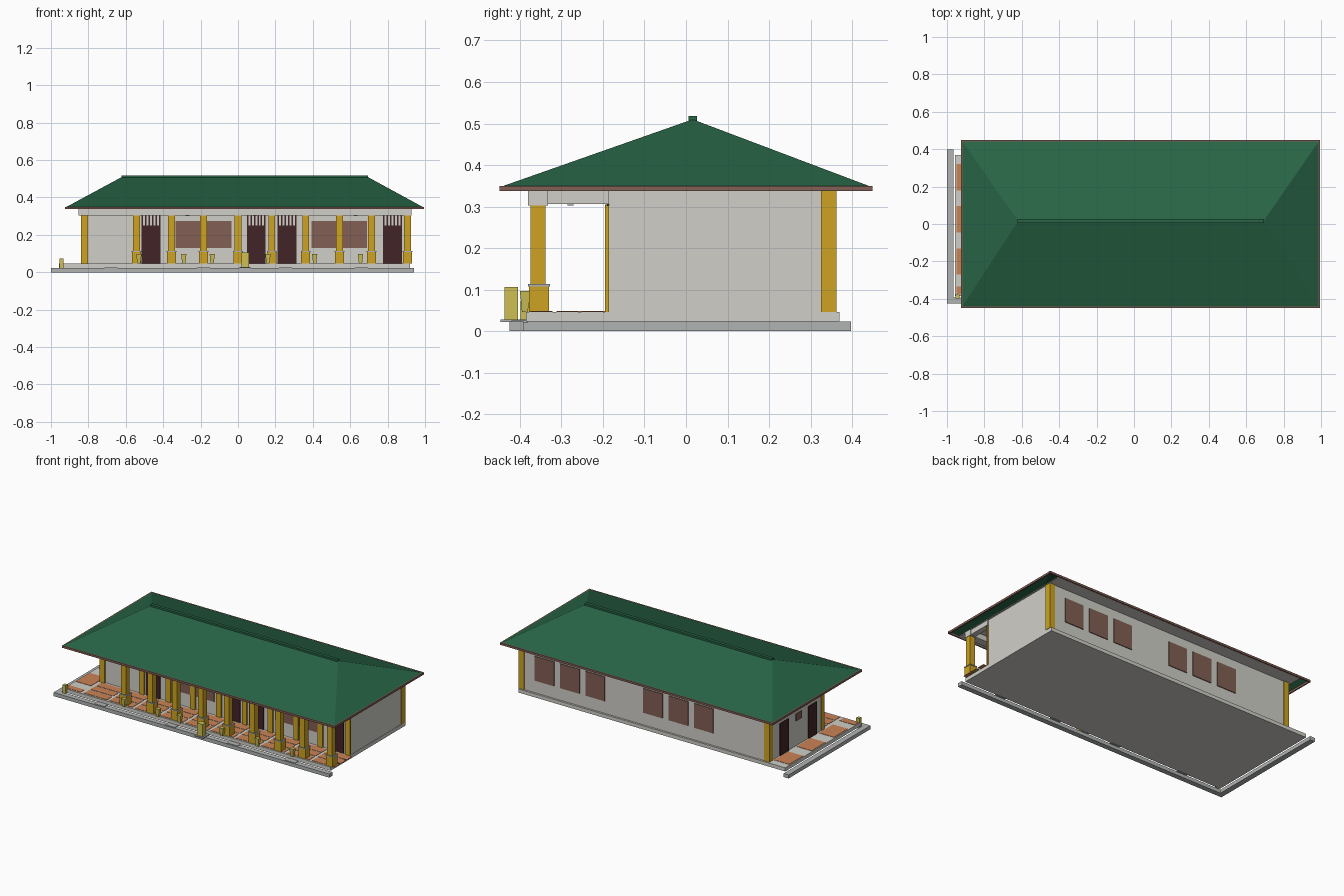
import bpy
import bmesh

cube = bpy.data.objects.get("Cube")
if cube:
    bpy.data.objects.remove(cube, do_unlink=True)


def material(name, *rgb):
    lin = [(c / 255 / 12.92) if c < 11 else ((c / 255 + 0.055) / 1.055) ** 2.4 for c in rgb]
    m = bpy.data.materials.new(name)
    m.use_nodes = True
    m.diffuse_color = (*lin, 1)
    m.node_tree.nodes["Principled BSDF"].inputs["Base Color"].default_value = (*lin, 1)
    return m


WALL = material("pale wall", 208, 207, 200)
CURB = material("concrete grey", 176, 180, 178)
YELLOW = material("ochre yellow", 206, 164, 34)
GREEN = material("roof green", 40, 100, 70)
BROWN = material("window brown", 130, 95, 84)
DOOR = material("dark maroon", 66, 35, 38)
TILE = material("terracotta tile", 202, 130, 84)
OLIVE = material("olive yellow", 206, 192, 84)


def mesh_object(name, bm, mat):
    me = bpy.data.meshes.new(name)
    bm.to_mesh(me)
    bm.free()
    me.materials.append(mat)
    ob = bpy.data.objects.new(name, me)
    bpy.context.collection.objects.link(ob)
    return ob


def box(name, mat, x, y, z, taper=1.0):
    """Box from (min, max) ranges; taper scales the bottom face."""
    bm = bmesh.new()
    bmesh.ops.create_cube(bm, size=1)
    for v in bm.verts:
        s = taper if v.co.z < 0 else 1
        v.co.x = sum(x) / 2 + v.co.x * s * (x[1] - x[0])
        v.co.y = sum(y) / 2 + v.co.y * s * (y[1] - y[0])
        v.co.z = sum(z) / 2 + v.co.z * (z[1] - z[0])
    return mesh_object(name, bm, mat)


def around(c, width):
    return (c - width / 2, c + width / 2)


# Main levels
FLOOR, CEIL, EAVE, RIDGE = 0.046, 0.337, 0.35, 0.51
LEFT, RIGHT, FRONT, BACK = -0.835, 0.918, -0.185, 0.358

# Curbs, floor slab and gutter crossings
box("front_curb", CURB, (-1, 0.94), (-0.425, -0.392), (0, 0.023))
box("left_curb", CURB, (-1, -0.965), (-0.392, 0.397), (0, 0.023))
box("floor_slab", WALL, (-0.957, 0.92), (-0.385, 0.37), (0.023, FLOOR))
for x in (-0.68, -0.185, 0.255, 0.66):
    box("gutter_crossing", CURB, around(x, 0.07), (-0.42, -0.38), (0.021, 0.026))

# Terracotta floor tiles
for i in range(10):
    x = -0.74 + i * 0.178
    for y in (-0.348, -0.286, -0.226):
        box("veranda_tile", TILE, around(x, 0.16), around(y, 0.052), (FLOOR, FLOOR + 0.002))
for y in (0.25, 0.025, -0.2):
    box("side_tile", TILE, (-0.95, -0.845), around(y, 0.14), (FLOOR, FLOOR + 0.002))
box("corner_tile", TILE, (-0.95, -0.845), (-0.375, -0.335), (FLOOR, FLOOR + 0.002))

# Walls, corner pillars
box("building_walls", WALL, (LEFT, RIGHT), (FRONT, BACK), (FLOOR, 0.34))
for x in (-0.82, 0.904):
    box("back_corner_pillar", YELLOW, around(x, 0.038), (0.325, 0.362), (FLOOR, CEIL))
box("front_corner_pillar", YELLOW, around(-0.82, 0.038), (-0.195, -0.165), (FLOOR, 0.305))

# Veranda columns with plinths, wall pilasters and cross beams
for x in (-0.543, -0.355, -0.184, 0, 0.181, 0.362, 0.543, 0.714, 0.906):
    box("column", YELLOW, around(x, 0.036), (-0.375, -0.339), (FLOOR, 0.305))
    box("column_plinth", YELLOW, around(x, 0.048), (-0.378, -0.33), (FLOOR, 0.107))
    box("plinth_cap", CURB, around(x, 0.052), (-0.38, -0.328), (0.107, 0.113))
    box("wall_pilaster", YELLOW, around(x, 0.034), (-0.195, FRONT), (FLOOR, 0.302))
    box("cross_beam", WALL, around(x, 0.034), (-0.332, FRONT), (0.306, CEIL))
box("front_beam", WALL, (-0.853, 0.927), (-0.38, -0.332), (0.303, 0.34))

# Front doors with barred transoms
for x in (-0.465, 0.098, 0.262, 0.826):
    box("door", DOOR, around(x, 0.1), (FRONT - 0.005, FRONT), (FLOOR, 0.25))
    for i in range(6):
        box("transom_bar", DOOR, around(x - 0.046 + i * 0.0184, 0.008),
            (FRONT - 0.005, FRONT), (0.25, 0.308))

# Front and back windows
for x in (-0.184, 0.542):
    box("front_window", BROWN, around(x, 0.298), (FRONT - 0.004, FRONT), (0.13, 0.275))
for start in (0.385, -0.378):
    for i in range(3):
        box("back_window", BROWN, around(start + i * 0.179, 0.135),
            (BACK, BACK + 0.005), (0.125, 0.28))

# Left side doors and small window
for y in (0.21, -0.075):
    box("side_door", DOOR, (LEFT - 0.005, LEFT), around(y, 0.085), (FLOOR, 0.25))
box("side_window", BROWN, (LEFT - 0.005, LEFT), around(0.063, 0.055), (0.205, 0.25))

# Ceiling and lamps
box("ceiling", WALL, (-0.853, 0.927), (-0.44, 0.44), (CEIL, 0.341))
for x in (-0.27, 0.09, 0.63):
    box("ceiling_lamp", CURB, around(x, 0.02), around(-0.278, 0.014), (0.302, CEIL))

# Hipped roof, open underneath
X0, X1, Y0, Y1 = -0.92, 0.99, -0.445, 0.445
bm = bmesh.new()
a, b, c, d = [bm.verts.new((x, y, EAVE - 0.002)) for x, y in ((X0, Y0), (X1, Y0), (X1, Y1), (X0, Y1))]
e, f = [bm.verts.new((x, 0.016, RIDGE)) for x in (-0.62, 0.693)]
for face in ((a, b, f, e), (b, c, f), (c, d, e, f), (d, a, e)):
    bm.faces.new(face)
mesh_object("hipped_roof", bm, GREEN)
box("ridge_cap", GREEN, (-0.622, 0.695), around(0.016, 0.02), (0.505, 0.518))

# Fascia boards around the eaves
for y in (Y0, Y1):
    box("long_fascia", BROWN, (X0 - 0.005, X1 + 0.005), around(y, 0.008), (CEIL, EAVE))
for x in (X0, X1):
    box("short_fascia", BROWN, around(x, 0.008), (Y0, Y1), (CEIL, EAVE))

# Flower pots, end post and front marker
for x in (-0.53, -0.29, -0.138, 0.16, 0.41, 0.655):
    box("flower_pot", OLIVE, around(x, 0.028), around(-0.388, 0.024), (FLOOR, 0.097), taper=0.6)
box("end_post", OLIVE, around(-0.944, 0.022), around(-0.388, 0.022), (0.023, 0.073))
box("front_marker", OLIVE, around(0.038, 0.04), (-0.437, -0.405), (0.028, 0.106))
box("marker_base", CURB, around(0.038, 0.06), (-0.447, -0.382), (0.022, 0.028))
